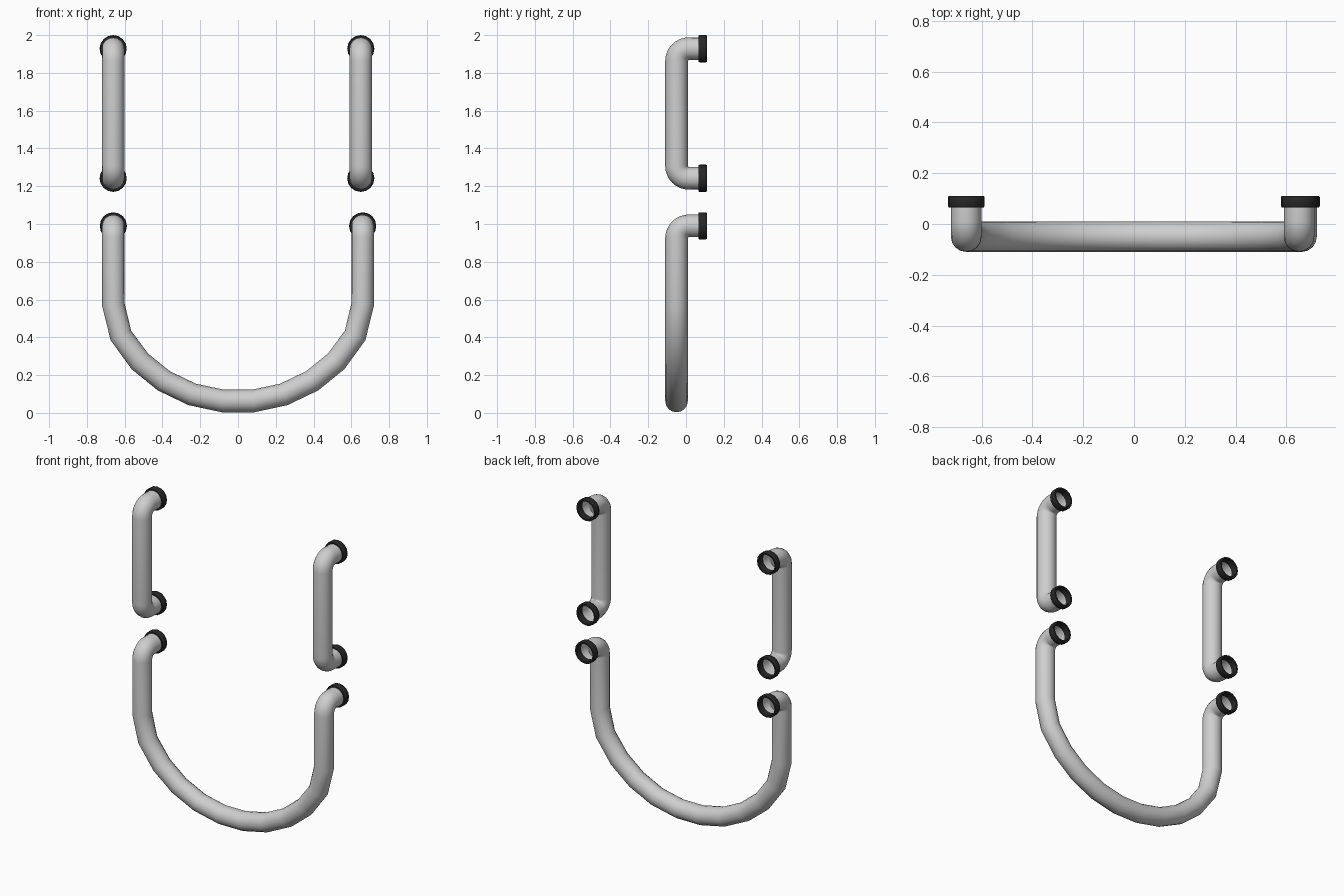
import bpy, bmesh, math

if "Cube" in bpy.data.objects:
    bpy.data.objects.remove(bpy.data.objects["Cube"])


def material(name, rgb):
    m = bpy.data.materials.new(name)
    m.diffuse_color = (*rgb, 1)
    m.use_nodes = True
    m.node_tree.nodes["Principled BSDF"].inputs["Base Color"].default_value = m.diffuse_color
    return m


STEEL = material("light_grey_metal", (0.62, 0.62, 0.62))
RUBBER = material("black_rubber", (0.02, 0.02, 0.02))

R = 0.06          # tube radius
Y = -0.05         # y of the tube run
BEND = 0.065      # elbow radius
END_Y = 0.085     # open tube mouth, inside the collar


def finish(ob):
    bpy.context.view_layer.objects.active = ob
    ob.select_set(True)
    bpy.ops.object.shade_smooth_by_angle(angle=math.radians(40))
    ob.select_set(False)


def elbow(x, z, side):
    """Path from the wall mouth to the run; side -1 turns down, 1 turns up."""
    pts = [(x, END_Y, z)]
    for i in range(9):
        a = math.radians(90 * i / 8)
        pts.append((x, Y + BEND - BEND * math.sin(a),
                    z + side * BEND * (1 - math.cos(a))))
    return pts


def tube(name, pts):
    cu = bpy.data.curves.new(name, 'CURVE')
    cu.dimensions = '3D'
    cu.bevel_depth = R
    cu.bevel_resolution = 6
    sp = cu.splines.new('POLY')
    sp.points.add(len(pts) - 1)
    for p, co in zip(sp.points, pts):
        p.co = (*co, 1)
    tmp = bpy.data.objects.new(name + "_path", cu)
    bpy.context.collection.objects.link(tmp)
    dg = bpy.context.evaluated_depsgraph_get()
    me = bpy.data.meshes.new_from_object(tmp.evaluated_get(dg))
    bpy.data.objects.remove(tmp)
    me.materials.clear()
    me.materials.append(STEEL)
    ob = bpy.data.objects.new(name, me)
    bpy.context.collection.objects.link(ob)
    finish(ob)


def collar(name, x, z, n=16):
    """Ring turned around the y axis."""
    profile = [(0.057, 0.065), (0.068, 0.065), (0.072, 0.071),
               (0.072, 0.105), (0.069, 0.11), (0.059, 0.11)]
    bm = bmesh.new()
    rings = [[bm.verts.new((x + r * math.cos(2 * math.pi * i / n), y,
                            z + r * math.sin(2 * math.pi * i / n)))
              for i in range(n)] for r, y in profile]
    for k in range(len(rings)):
        a, b = rings[k], rings[(k + 1) % len(rings)]
        for i in range(n):
            j = (i + 1) % n
            bm.faces.new((a[i], a[j], b[j], b[i]))
    bmesh.ops.recalc_face_normals(bm, faces=bm.faces)
    me = bpy.data.meshes.new(name)
    bm.to_mesh(me)
    bm.free()
    me.materials.append(RUBBER)
    ob = bpy.data.objects.new(name, me)
    bpy.context.collection.objects.link(ob)
    finish(ob)


# Straight upper grab bars
for side, x in (("left", -0.661), ("right", 0.65)):
    tube(side + "_bar", elbow(x, 1.928, -1) + elbow(x, 1.242, 1)[::-1])
    collar(side + "_bar_top_collar", x, 1.928)
    collar(side + "_bar_bottom_collar", x, 1.242)

# U-shaped lower bar: half the arc, mirrored
UX, UZ = 0.66, 0.99
half = [(0.66, 0.573), (0.62, 0.41), (0.52, 0.273),
        (0.393, 0.17), (0.243, 0.098), (0.08, 0.063)]
left = elbow(-UX, UZ, -1) + [(-x, Y, z) for x, z in half]
tube("u_bar", left + [(-x, y, z) for x, y, z in reversed(left)])
collar("u_bar_left_collar", -UX, UZ)
collar("u_bar_right_collar", UX, UZ)
